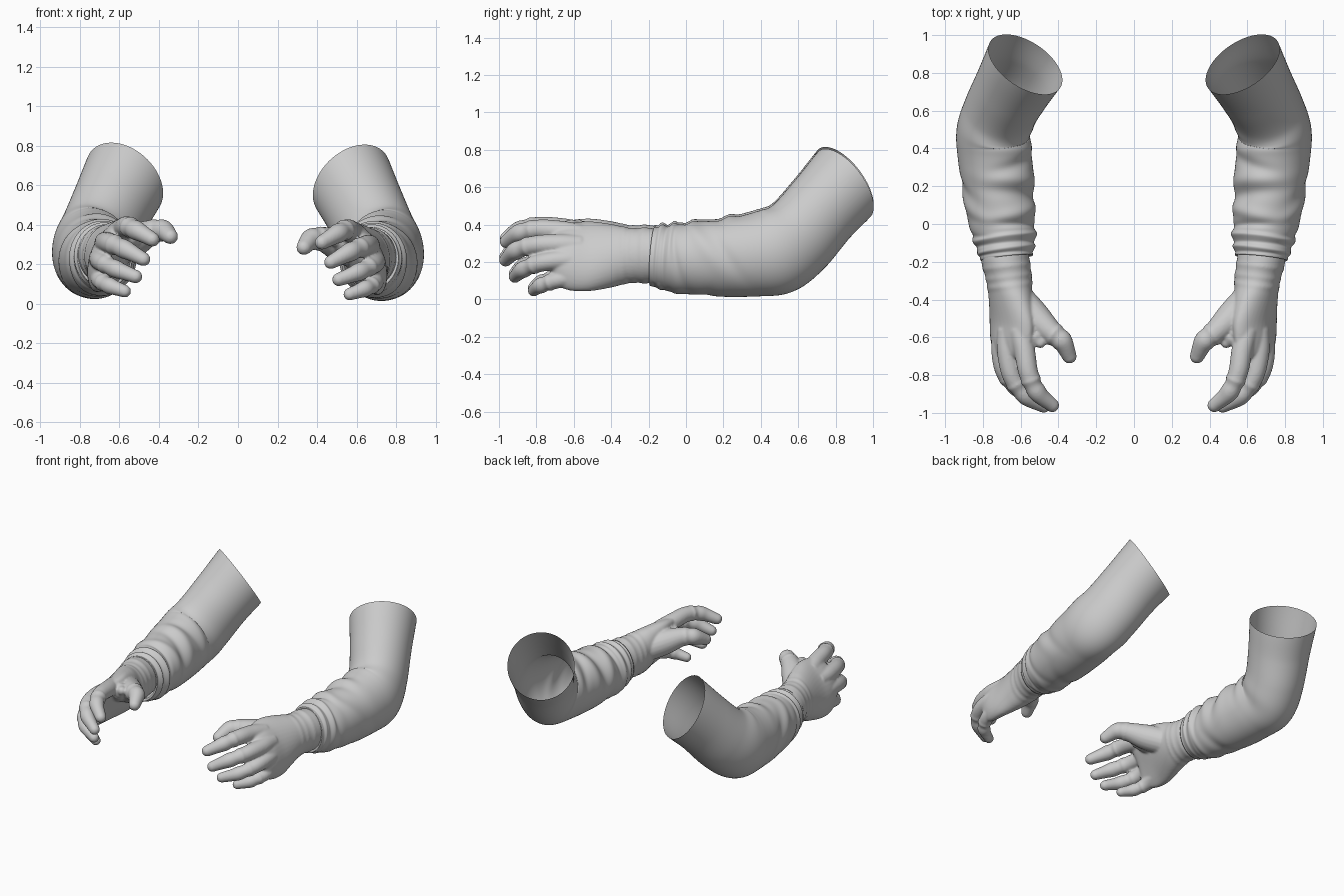
import bpy, bmesh, math
from mathutils import Vector, Matrix

if "Cube" in bpy.data.objects:
    bpy.data.objects.remove(bpy.data.objects["Cube"])

grey = bpy.data.materials.new("plain grey")
grey.use_nodes = True
COLOUR = (0.6, 0.6, 0.6, 1)
grey.diffuse_color = COLOUR
grey.node_tree.nodes["Principled BSDF"].inputs["Base Color"].default_value = COLOUR


def spline(rows, t):
    """Smooth curve through rows; the first and last rows only steer the ends."""
    i = min(int(t), len(rows) - 4)
    f = t - i
    out = []
    for a, b, c, d in zip(*rows[i:i + 4]):
        out.append(b + f * ((c - a) + f * ((2 * a - 5 * b + 4 * c - d) + f * (3 * (b - c) + d - a))) / 2)
    return out


def extend(rows):
    """Add steering rows at both ends."""
    first = [2 * a - b for a, b in zip(rows[0], rows[1])]
    last = [2 * a - b for a, b in zip(rows[-1], rows[-2])]
    return [first] + list(rows) + [last]


def loft(bm, rings, cap):
    loops = [[bm.verts.new(p) for p in ring] for ring in rings]
    n = len(loops[0])
    for a, b in zip(loops, loops[1:]):
        for k in range(n):
            bm.faces.new((a[k], a[(k + 1) % n], b[(k + 1) % n], b[k]))
    if cap:
        bm.faces.new(loops[0])
        bm.faces.new(loops[-1])


def finish(bm, name, matrix):
    bm.transform(matrix)
    bmesh.ops.recalc_face_normals(bm, faces=bm.faces)
    mesh = bpy.data.meshes.new(name)
    bm.to_mesh(mesh)
    bm.free()
    mesh.materials.append(grey)
    mesh.shade_smooth()
    obj = bpy.data.objects.new(name, mesh)
    bpy.context.collection.objects.link(obj)
    return obj


def bell(x, width):
    return math.exp(-(x / width) ** 2)


# Sleeve path from open shoulder end to cuff: x, y, z, side radius, up radius
SLEEVE = extend([
    (.575, .845, .615, .222, .225), (.643, .722, .475, .204, .213),
    (.708, .60, .335, .194, .22), (.745, .49, .262, .194, .234),
    (.738, .38, .24, .197, .224), (.72, .20, .222, .190, .208),
    (.698, 0, .217, .174, .188), (.682, -.10, .224, .158, .174),
    (.673, -.18, .23, .139, .158)])
RIM = Vector((.47, -.70, -.53)).normalized()

# Cloth folds: place along path, facing angle, angular spread, height, width, slant
FOLDS = [
    (3.9, 140, 60, .005, .24, .3),
    (4.35, 130, 50, -.012, .2, -.3), (4.8, 125, 60, .014, .24, .25),
    (5.25, 140, 60, -.016, .2, .3), (5.7, 130, 65, .015, .2, -.2),
    (6.1, 120, 70, -.012, .16, .3), (5.5, 30, 45, .008, .2, .8),
    (4.9, 10, 40, -.008, .2, .9), (6.2, 350, 60, -.008, .16, .5),
    (5.6, 250, 50, -.008, .18, -.5), (6.5, 230, 70, .008, .2, -.3),
    (6.75, 120, 120, .012, .18, .08), (7.12, 90, 150, -.008, .14, .1),
    (7.45, 120, 200, .009, .16, -.08), (7.75, 90, 200, -.005, .1, .05),
    (2.4, 200, 50, .006, .4, .3)]


def fold_height(t, angle):
    total = 0
    for place, facing, spread, height, width, slant in FOLDS:
        turn = (angle - facing + 180) % 360 - 180
        total += height * bell(turn, spread) * bell(t - place - slant * turn / 90, width)
    return total


def make_sleeve(name, matrix):
    bm = bmesh.new()
    rings, steps, sides = [], 128, 64
    for s in range(steps + 1):
        t = 8 * s / steps
        x, y, z, side_r, up_r = spline(SLEEVE, t)
        centre = Vector((x, y, z))
        before, after = (Vector(spline(SLEEVE, u)[:3]) for u in (max(t - .5, 0), min(t + .5, 8)))
        along = (after - before).normalized()
        # slanted opening eases into square cross sections
        along = RIM.lerp(along, min(t / 1.3, 1)).normalized()
        up = (Vector((0, 0, 1)) - along * along.z).normalized()
        side = up.cross(along)
        ring = []
        for k in range(sides):
            a = math.tau * k / sides
            h = fold_height(t, math.degrees(a))
            ring.append(centre + side * math.cos(a) * (side_r + h) + up * math.sin(a) * (up_r + h))
        rings.append(ring)
    # cuff edge tucked in against the glove
    end = Vector(SLEEVE[-2][:3])
    rings.append([end + (p - end) * .9 + Vector((0, .01, 0)) for p in rings[-1]])
    loft(bm, rings, False)
    return finish(bm, name, matrix)


# Palm sections: x, y, z, half width, half thickness, tilt in degrees, knuckle bow
PALM = extend([
    (.680, -.10, .23, .135, .125, 0, 0), (.672, -.20, .235, .148, .128, 0, 0),
    (.653, -.30, .235, .146, .120, 5, 0), (.642, -.40, .235, .175, .108, 18, .01),
    (.640, -.52, .235, .202, .086, 25, .02), (.644, -.62, .235, .196, .072, 25, .036),
    (.640, -.69, .24, .170, .054, 25, .045), (.632, -.725, .245, .13, .025, 25, .045)])

# Digit paths: x, y, z, radius
FINGERS = [
    [(.60, -.56, .345, .058), (.572, -.67, .365, .056), (.55, -.79, .375, .052),
     (.505, -.89, .355, .047), (.425, -.96, .31, .037)],
    [(.66, -.56, .29, .056), (.662, -.68, .295, .055), (.635, -.81, .29, .051),
     (.565, -.91, .26, .046), (.47, -.965, .21, .035)],
    [(.685, -.54, .21, .052), (.695, -.66, .212, .053), (.678, -.78, .195, .048),
     (.61, -.87, .16, .043), (.51, -.915, .122, .034)],
    [(.685, -.50, .12, .050), (.692, -.61, .12, .050), (.685, -.70, .10, .044),
     (.64, -.775, .075, .040), (.565, -.815, .048, .032)]]
THUMB = [(.61, -.40, .26, .09), (.518, -.495, .295, .085), (.435, -.57, .325, .064),
         (.372, -.622, .325, .053), (.334, -.70, .285, .039)]
THUMB_WEB = [(.62, -.46, .28, .09), (.57, -.54, .30, .080), (.53, -.59, .315, .062),
             (.505, -.612, .32, .046), (.488, -.628, .32, .030)]


def add_digit(bm, path, lift=0):
    path = [(x, y, z + lift * i, r) for i, (x, y, z, r) in enumerate(path)]
    rows, last, steps, sides = extend(path), len(path) - 1, 36, 20
    rings = []
    for s in range(steps + 1):
        t = last * s / steps
        x, y, z, r = spline(rows, t)
        along = (Vector(spline(rows, min(t + .1, last))[:3]) - Vector(spline(rows, max(t - .1, 0))[:3])).normalized()
        # glove seam and soft joints
        r += .005 * bell(t - 2.35, .08) + .003 * bell(t - 3, .25) - .003 * bell(t - 2.6, .15)
        side = along.cross(Vector((0, 0, 1))).normalized()
        up = side.cross(along)
        centre = Vector((x, y, z))
        ring = [side * math.cos(math.tau * k / sides) + up * math.sin(math.tau * k / sides) for k in range(sides)]
        rings.append([centre + d * r for d in ring])
    # rounded tip
    for q in (.3, .6, .85, .97):
        rings.append([centre + along * r * q + d * r * math.sqrt(1 - q * q) for d in ring])
    loft(bm, rings, True)


def make_hand(name, matrix, thumb_lift):
    bm = bmesh.new()
    rings, steps, sides = [], 84, 40
    for s in range(steps + 1):
        x, y, z, wide, thin, tilt, bow = spline(PALM, 7 * s / steps)
        tilt = math.radians(tilt)
        across = Vector((-math.sin(tilt), 0, math.cos(tilt)))
        back = Vector((math.cos(tilt), 0, math.sin(tilt)))
        ring = []
        for k in range(sides):
            a = math.tau * k / sides
            # wrist creases
            crease = .004 * sum(bell(y + c + .015 * math.sin(a), .012) for c in (.225, .28, .325))
            u, v = math.cos(a), math.sin(a)
            ring.append(Vector((x, y, z)) + across * u * (wide + crease)
                        + back * (v * (thin + crease) + bow * (.5 - u * u)))
        rings.append(ring)
    loft(bm, rings, True)
    for path in FINGERS:
        add_digit(bm, path)
    for path in (THUMB, THUMB_WEB):
        add_digit(bm, path, thumb_lift)
    hand = finish(bm, name, matrix)
    # fuse palm and digits into one soft glove
    fuse = hand.modifiers.new("fuse", 'REMESH')
    fuse.mode = 'VOXEL'
    fuse.voxel_size = .007
    fuse.use_smooth_shade = True
    soften = hand.modifiers.new("soften", 'SMOOTH')
    soften.factor = .5
    soften.iterations = 7
    return hand


flip = Matrix.Scale(-1, 4, (1, 0, 0))

make_sleeve("left_sleeve", Matrix.Identity(4))
make_hand("left_hand", Matrix.Identity(4), 0)
make_sleeve("right_sleeve", Matrix.Translation((0, 0, .01)) @ flip)
make_hand("right_hand", Matrix.Translation((-.008, 0, .015)) @ flip, .01)
